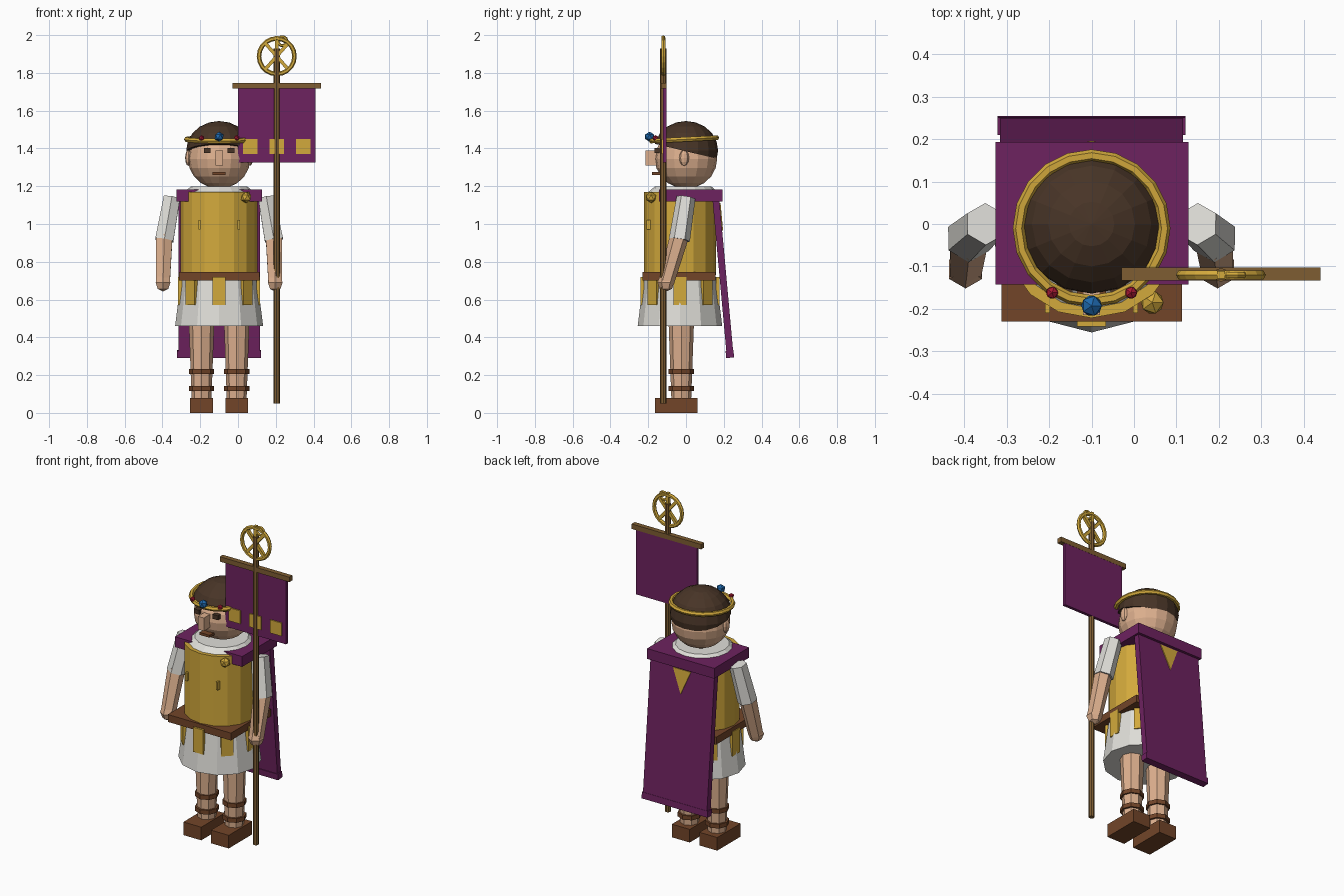
import bpy, bmesh, math
from mathutils import Vector, Matrix

if "Cube" in bpy.data.objects:
    bpy.data.objects.remove(bpy.data.objects["Cube"])

CX = -0.1  # body centre line


def mat(name, rgb):
    m = bpy.data.materials.new(name)
    m.diffuse_color = (*rgb, 1)
    m.use_nodes = True
    m.node_tree.nodes["Principled BSDF"].inputs["Base Color"].default_value = m.diffuse_color
    return m


GOLD = mat("gold", (0.65, 0.40, 0.045))
PURPLE = mat("purple", (0.155, 0.016, 0.115))
WHITE = mat("linen white", (0.74, 0.73, 0.69))
SKIN = mat("skin", (0.72, 0.43, 0.27))
HAIR = mat("dark brown", (0.065, 0.035, 0.020))
LEATHER = mat("leather", (0.17, 0.06, 0.022))
WOOD = mat("wood", (0.21, 0.11, 0.032))
BLUE = mat("blue gem", (0.013, 0.14, 0.42))
RED = mat("red gem", (0.40, 0.01, 0.035))


def finish(bm, name, m):
    bmesh.ops.recalc_face_normals(bm, faces=bm.faces)
    me = bpy.data.meshes.new(name)
    bm.to_mesh(me)
    bm.free()
    me.materials.append(m)
    ob = bpy.data.objects.new(name, me)
    bpy.context.collection.objects.link(ob)
    return ob


def box(name, x, y, z, m, rot=None):
    """Box from (min, max) ranges; optional rotation about its centre."""
    bm = bmesh.new()
    c = Vector([(r[0] + r[1]) / 2 for r in (x, y, z)])
    s = [r[1] - r[0] for r in (x, y, z)]
    M = Matrix.Translation(c) @ (rot or Matrix.Identity(4)) @ Matrix.Diagonal((*s, 1))
    bmesh.ops.create_cube(bm, size=1, matrix=M)
    return finish(bm, name, m)


def tube(name, p0, p1, r0, r1, n, m, squash=1.0):
    """Tapered n-sided cylinder from p0 to p1, depth scaled by squash."""
    p0, p1 = Vector(p0), Vector(p1)
    d = p1 - p0
    q = Vector((0, 0, 1)).rotation_difference(d).to_matrix().to_4x4()
    bm = bmesh.new()
    bmesh.ops.create_cone(bm, cap_ends=True, segments=n, radius1=r0, radius2=r1, depth=d.length,
                          matrix=Matrix.Translation((p0 + p1) / 2) @ q @ Matrix.Diagonal((1, squash, 1, 1)))
    return finish(bm, name, m)


def ball(name, c, r, m, u=8, v=6, cut=None):
    bm = bmesh.new()
    bmesh.ops.create_uvsphere(bm, u_segments=u, v_segments=v, radius=1,
                              matrix=Matrix.Translation(c) @ Matrix.Diagonal((*r, 1)))
    if cut:  # keep the part above the plane, close the opening
        bmesh.ops.bisect_plane(bm, geom=bm.verts[:] + bm.edges[:] + bm.faces[:],
                               plane_co=cut[0], plane_no=cut[1], clear_inner=True)
        bmesh.ops.holes_fill(bm, edges=[e for e in bm.edges if e.is_boundary])
    return finish(bm, name, m)


def gem(name, c, r, m, depth=1.0):
    bm = bmesh.new()
    bmesh.ops.create_icosphere(bm, subdivisions=1, radius=r,
                               matrix=Matrix.Translation(c) @ Matrix.Diagonal((1, depth, 1, 1)))
    return finish(bm, name, m)


def ring(name, c, R, r, m, n=20, k=6, rot=None):
    bm = bmesh.new()
    rows = []
    for i in range(n):
        a = 2 * math.pi * i / n
        rows.append([bm.verts.new(((R + r * math.cos(t)) * math.cos(a),
                                   (R + r * math.cos(t)) * math.sin(a), r * math.sin(t)))
                     for t in (2 * math.pi * j / k for j in range(k))])
    for i in range(n):
        for j in range(k):
            A, B = rows[i], rows[(i + 1) % n]
            bm.faces.new((A[j], B[j], B[(j + 1) % k], A[(j + 1) % k]))
    bm.transform(Matrix.Translation(c) @ (rot or Matrix.Identity(4)))
    return finish(bm, name, m)


# legs, sandals, arms and ears on both sides
for side, s in (("left", -1), ("right", 1)):
    lx = CX + s * 0.093
    box(f"{side}_sandal", (lx - 0.06, lx + 0.06), (-0.165, 0.06), (0, 0.08), LEATHER)
    tube(f"{side}_leg", (lx, -0.025, 0.06), (lx, -0.025, 0.5), 0.052, 0.068, 8, SKIN)
    for z in (0.13, 0.22):
        tube(f"{side}_sandal_strap", (lx, -0.025, z - 0.013), (lx, -0.025, z + 0.013), 0.067, 0.067, 8, LEATHER)
    shoulder = (CX + s * 0.25, 0.0, 1.14)
    elbow = (CX + s * 0.29, -0.035, 0.915)
    wrist = (CX + s * 0.297, -0.105, 0.69)
    tube(f"{side}_sleeve", elbow, shoulder, 0.056, 0.050, 6, WHITE)
    tube(f"{side}_forearm", wrist, (elbow[0], elbow[1], 0.935), 0.042, 0.050, 6, SKIN)
    ball(f"{side}_hand", (wrist[0], wrist[1] - 0.002, 0.69), (0.045, 0.045, 0.048), SKIN, 6, 4)
    ball(f"{side}_ear", (CX + s * 0.163, -0.01, 1.35), (0.017, 0.026, 0.042), SKIN)
    ex = CX + s * 0.063
    box(f"{side}_eye", (ex - 0.018, ex + 0.018), (-0.168, -0.14), (1.375, 1.402), HAIR)
    gx = CX + s * 0.104
    box(f"{side}_chest_plate", (gx - 0.006, gx + 0.006), (-0.21, -0.18), (0.97, 1.02), GOLD)
    gem(f"{side}_red_gem", (CX + s * 0.093, -0.162, 1.455), 0.016, RED)

# skirt with hanging strips
tube("tunic_skirt", (CX, -0.032, 0.46), (CX, -0.032, 0.72), 0.233, 0.2, 12, WHITE, 0.96)
for i in range(8):
    a = math.pi / 4 * i
    px, py = CX + 0.207 * math.sin(a), -0.032 - 0.2 * math.cos(a)
    box("skirt_strip", (px - 0.034, px + 0.034), (py - 0.01, py + 0.01), (0.57, 0.72), GOLD,
        Matrix.Rotation(a, 4, "Z"))

# torso, belt and collar
box("belt", (CX - 0.213, CX + 0.213), (-0.23, 0.155), (0.70, 0.745), LEATHER)
tube("breastplate", (CX, -0.032, 0.73), (CX, -0.032, 1.17), 0.204, 0.204, 16, GOLD, 0.93)
tube("collar", (CX, -0.015, 1.165), (CX, -0.015, 1.198), 0.19, 0.15, 16, WHITE)

# cape: shoulder yoke, sloping back panel, hem, gold badge, brooch
box("cape_yoke", (CX - 0.226, CX + 0.228), (-0.143, 0.193), (1.12, 1.183), PURPLE)
top, bottom = Vector((CX, 0.155, 1.165)), Vector((CX, 0.234, 0.30))
mid, length = (top + bottom) / 2, (top - bottom).length
tilt = math.atan2(bottom.y - top.y, top.z - bottom.z)
R = Matrix.Rotation(tilt, 4, "X")
box("cape_back", (CX - 0.216, CX + 0.216), (mid.y - 0.018, mid.y + 0.018),
    (mid.z - length / 2, mid.z + length / 2), PURPLE, R)
box("cape_hem", (CX - 0.222, CX + 0.222), (0.211, 0.253), (0.292, 0.33), PURPLE, R)
bm = bmesh.new()
T = Matrix.Translation(mid) @ R
front = [bm.verts.new(T @ Vector((x, 0.016, z - mid.z))) for x, z in ((-0.06, 1.11), (0.06, 1.11), (0, 0.965))]
f = bm.faces.new(front)
ext = bmesh.ops.extrude_face_region(bm, geom=[f])["geom"]
bmesh.ops.translate(bm, verts=[v for v in ext if isinstance(v, bmesh.types.BMVert)],
                    vec=R.to_3x3() @ Vector((0, 0.007, 0)))
finish(bm, "cape_badge", GOLD)
gem("brooch", (CX + 0.143, -0.185, 1.14), 0.03, GOLD)

# head, hair and face
ball("head", (CX, 0, 1.345), (0.165, 0.165, 0.158), SKIN, 16, 10)
ball("hair", (CX, 0, 1.39), (0.174, 0.17, 0.155), HAIR, 16, 10,
     cut=(Vector((CX, 0, 1.385)), Vector((0, 0.24, 1)).normalized()))
box("nose", (CX - 0.02, CX + 0.02), (-0.215, -0.14), (1.31, 1.39), SKIN)
box("mouth", (CX - 0.034, CX + 0.034), (-0.18, -0.13), (1.26, 1.275), LEATHER)

# circlet with gem
ring("circlet", (CX, -0.01, 1.448), 0.172, 0.014, GOLD, 20, 6, Matrix.Rotation(0.05, 4, "X"))
gem("blue_gem", (CX, -0.193, 1.462), 0.027, BLUE)

# banner on a pole
PX, PY = 0.205, -0.12
tube("pole", (PX, PY, 0.05), (PX, PY, 1.93), 0.0165, 0.0165, 8, WOOD)
box("crossbar", (-0.03, 0.44), (-0.133, -0.103), (1.717, 1.747), WOOD)
box("banner", (0.0, 0.41), (-0.122, -0.104), (1.325, 1.722), PURPLE)
for dx in (-0.14, 0, 0.14):
    box("banner_square", (PX + dx - 0.039, PX + dx + 0.039), (-0.129, -0.121), (1.37, 1.45), GOLD)

# spoked wheel finial
upright = Matrix.Rotation(math.pi / 2, 4, "X")
ring("finial_wheel", (PX, PY, 1.888), 0.094, 0.012, GOLD, 20, 6, upright)
ring("finial_loop", (PX + 0.03, PY, 1.968), 0.024, 0.008, GOLD, 10, 6, upright)
box("finial_upright", (PX - 0.009, PX + 0.009), (PY - 0.009, PY + 0.009), (1.79, 1.995), GOLD)
for a in (0.72, -0.72):
    box("finial_spoke", (PX - 0.009, PX + 0.009), (PY - 0.009, PY + 0.009), (1.795, 1.981), GOLD,
        Matrix.Rotation(a, 4, "Y"))
